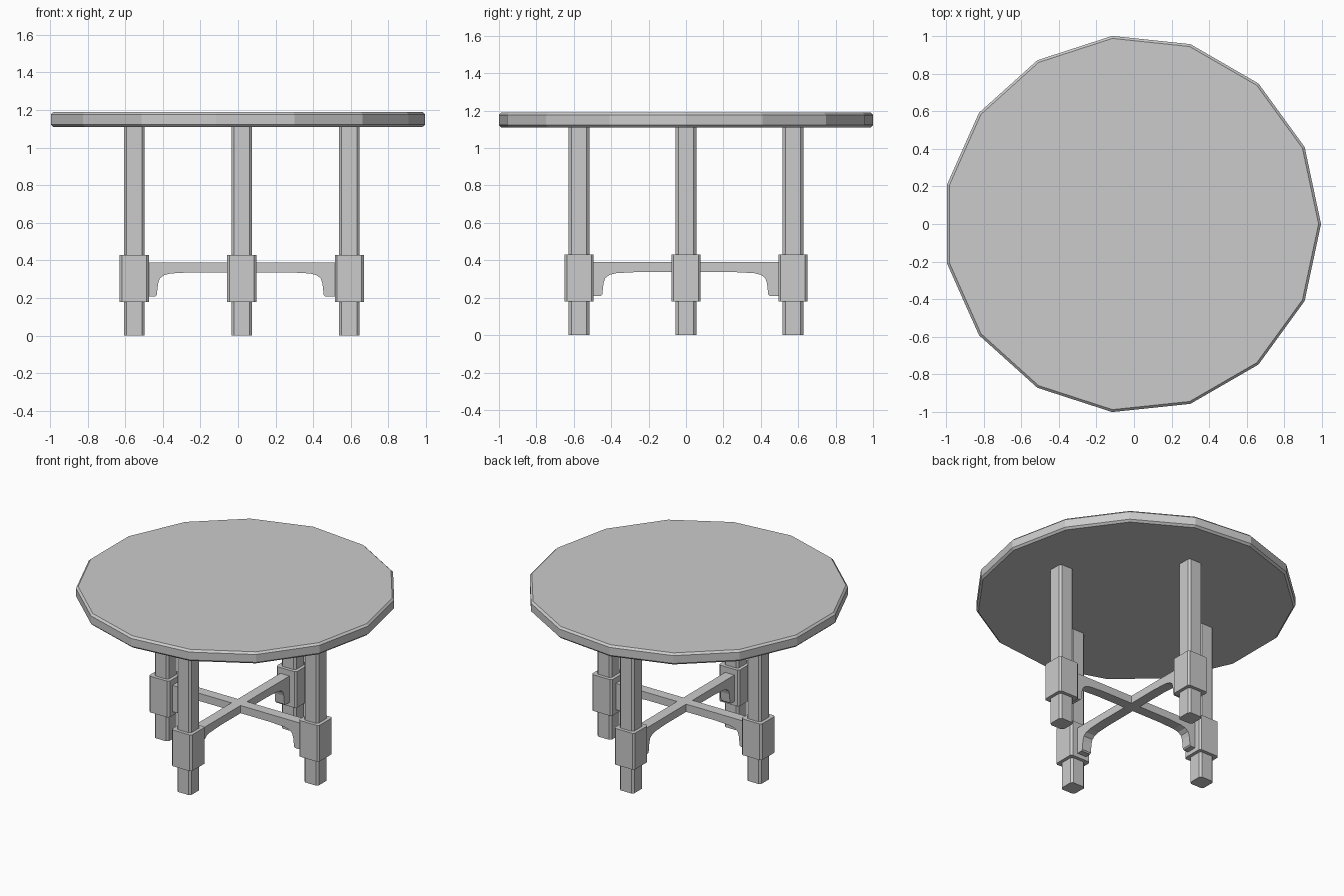
import bpy, bmesh
from math import radians
from mathutils import Matrix

if "Cube" in bpy.data.objects:
    bpy.data.objects.remove(bpy.data.objects["Cube"])

CX = 0.02      # centre of the leg group
OFF = 0.572    # leg distance from that centre
TOP = 1.19


def finish(bm, name, loc=(0, 0, 0), rot=0):
    bmesh.ops.recalc_face_normals(bm, faces=bm.faces)
    me = bpy.data.meshes.new(name)
    bm.to_mesh(me)
    bm.free()
    ob = bpy.data.objects.new(name, me)
    ob.location = loc
    ob.rotation_euler[2] = rot
    bpy.context.collection.objects.link(ob)
    return ob


def chamfered_post(name, x, y, width, z0, z1, chamfer):
    bm = bmesh.new()
    bmesh.ops.create_cube(bm, size=1)
    bmesh.ops.scale(bm, vec=(width, width, z1 - z0), verts=bm.verts)
    upright = [e for e in bm.edges
               if abs(e.verts[0].co.z - e.verts[1].co.z) > 1e-4]
    bmesh.ops.bevel(bm, geom=upright, offset=chamfer, segments=1, affect='EDGES')
    return finish(bm, name, (x, y, (z0 + z1) / 2))


# fifteen-sided table top with chamfered rims
bm = bmesh.new()
bmesh.ops.create_cone(bm, cap_ends=True, segments=15, radius1=1.0055,
                      radius2=1.0055, depth=0.08)
bmesh.ops.rotate(bm, verts=bm.verts, matrix=Matrix.Rotation(
    -max(bm.verts, key=lambda v: v.co.y).co.xy.angle_signed((0, 1)) * 0, 3, 'Z'))
# turn one corner to face +x
first = bm.verts[:][0].co
from math import atan2
bmesh.ops.rotate(bm, verts=bm.verts,
                 matrix=Matrix.Rotation(-atan2(first.y, first.x), 3, 'Z'))
rims = [e for e in bm.edges if abs(e.verts[0].co.z - e.verts[1].co.z) < 1e-4]
bmesh.ops.bevel(bm, geom=rims, offset=0.013, segments=1, affect='EDGES')
finish(bm, "table_top", (-0.011, 0, TOP - 0.04))

# four legs, each with a thicker collar block
for side, dx, dy in (("right", 1, 0), ("back", 0, 1),
                     ("left", -1, 0), ("front", 0, -1)):
    x, y = CX + dx * OFF, dy * OFF
    chamfered_post(side + "_leg", x, y, 0.11, 0, TOP - 0.08, 0.014)
    chamfered_post(side + "_collar", x, y, 0.155, 0.18, 0.43, 0.012)

# crossed stretchers with curved brackets at the ends
half = [(0.26, 0.337), (0.37, 0.331), (0.405, 0.322), (0.428, 0.305),
        (0.437, 0.278), (0.444, 0.216), (0.452, 0.208), (0.52, 0.208), (0.52, 0.39)]
profile = half + [(-x, z) for x, z in reversed(half)]


def stretcher(name, rot):
    bm = bmesh.new()
    w = 0.07
    face = bm.faces.new([bm.verts.new((x, -w / 2, z)) for x, z in profile])
    ext = bmesh.ops.extrude_face_region(bm, geom=[face])["geom"]
    bmesh.ops.translate(bm, vec=(0, w, 0),
                        verts=[v for v in ext if isinstance(v, bmesh.types.BMVert)])
    return finish(bm, name, (0.012, -0.004, 0), rot)


stretcher("side_stretcher", 0)
stretcher("front_back_stretcher", radians(90))
